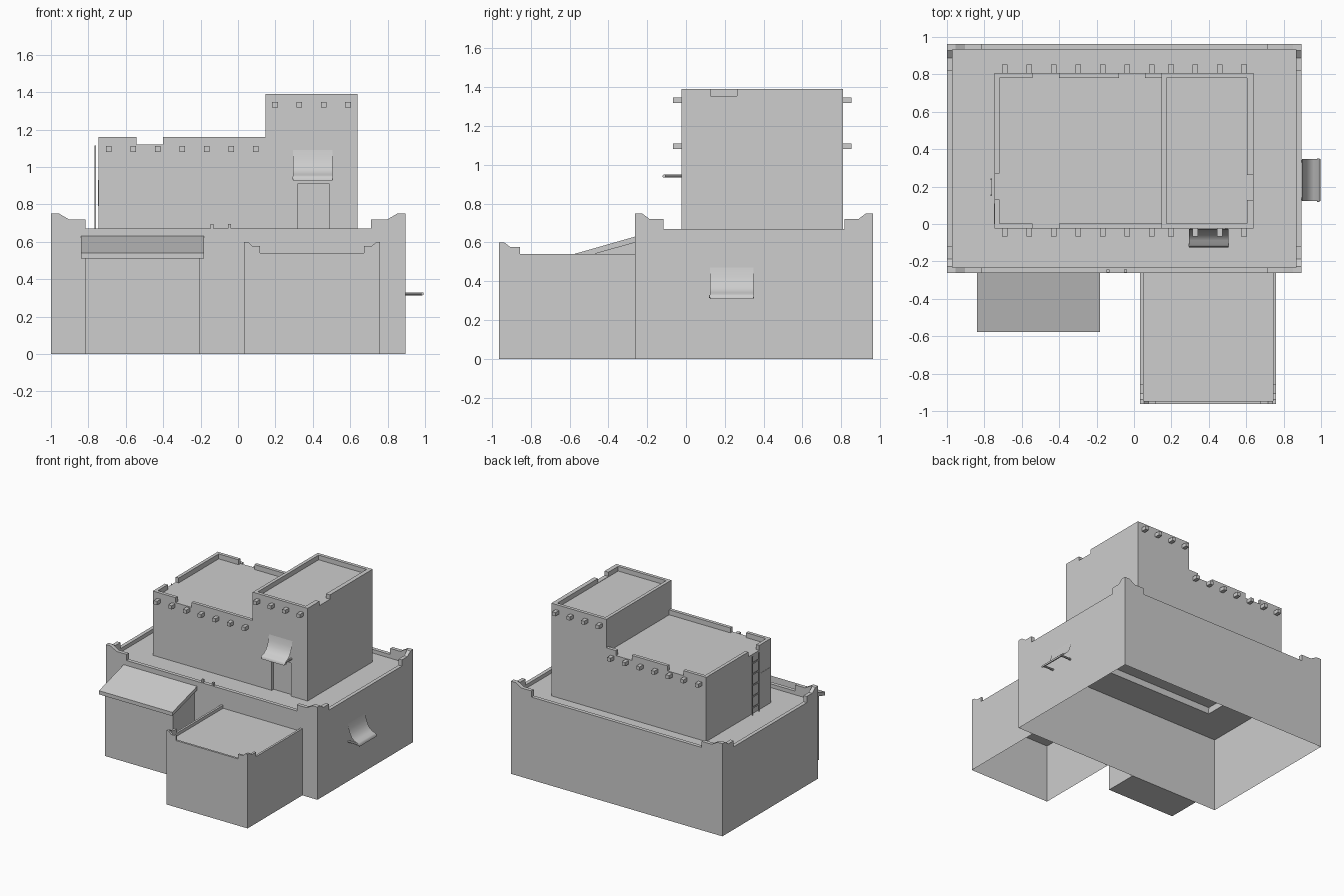
import bpy, bmesh
from mathutils import Vector

cube = bpy.data.objects.get("Cube")
if cube:
    bpy.data.objects.remove(cube, do_unlink=True)

GREY = (0.61, 0.61, 0.61, 1)
plaster = bpy.data.materials.new("plaster_grey")
plaster.use_nodes = True
plaster.diffuse_color = GREY
plaster.node_tree.nodes["Principled BSDF"].inputs["Base Color"].default_value = GREY


def finish(name, bm):
    bmesh.ops.recalc_face_normals(bm, faces=bm.faces)
    mesh = bpy.data.meshes.new(name)
    bm.to_mesh(mesh)
    bm.free()
    mesh.materials.append(plaster)
    obj = bpy.data.objects.new(name, mesh)
    bpy.context.collection.objects.link(obj)
    return obj


def prism(name, axis, profile, start, end):
    """Extrude a (u, z) profile along x or y."""
    place = (lambda u, z, d: (d, u, z)) if axis == "x" else (lambda u, z, d: (u, d, z))
    bm = bmesh.new()
    face = bm.faces.new([bm.verts.new(place(u, z, start)) for u, z in profile])
    extruded = bmesh.ops.extrude_face_region(bm, geom=[face])["geom"]
    moved = [v for v in extruded if isinstance(v, bmesh.types.BMVert)]
    bmesh.ops.translate(bm, verts=moved, vec=Vector(place(0, 0, end - start)))
    return finish(name, bm)


def box(name, x0, x1, y0, y1, z0, z1):
    return prism(name, "y", [(x0, z0), (x1, z0), (x1, z1), (x0, z1)], y0, y1)


def thin_walls(name, outline, height):
    """Single-sheet walls rising from an outline on the ground."""
    bm = bmesh.new()
    pairs = [[bm.verts.new((x, y, z)) for z in (0, height)] for x, y in outline]
    for a, b in zip(pairs, pairs[1:] + pairs[:1]):
        bm.faces.new([a[0], b[0], b[1], a[1]])
    return finish(name, bm)


def rod(name, a, b, radius):
    a, b = Vector(a), Vector(b)
    bm = bmesh.new()
    bmesh.ops.create_cone(bm, cap_ends=True, segments=10, radius1=radius,
                          radius2=radius, depth=(b - a).length)
    turn = (b - a).to_track_quat("Z", "Y").to_matrix().to_4x4()
    bmesh.ops.transform(bm, matrix=turn, verts=bm.verts)
    bmesh.ops.translate(bm, verts=bm.verts, vec=(a + b) / 2)
    return finish(name, bm)


def horned(u0, u1, base, top, horn, rise, both=True):
    """Wall outline whose top steps up at its ends."""
    steps = [(0, rise), (horn * 0.24, rise), (horn * 0.52, rise * 0.62),
             (horn, rise * 0.62), (horn, 0)]
    left = [(u0 + d, top + h) for d, h in steps]
    right = [(u1 - d, top + h) for d, h in reversed(steps)] if both else [(u1, top)]
    return [(u0, base)] + left + right + [(u1, base)]


def notched(u0, u1, base, top, low, gaps):
    """Wall outline with gaps cut in its top edge."""
    points = [(u0, base), (u0, top)]
    for a, b in gaps:
        points += [(a, top), (a, low), (b, low), (b, top)]
    return points + [(u1, top), (u1, base)]


# Lower building, thin walls open underneath, with a horned parapet
X0, X1, Y0, Y1, T = -1.0, 0.895, -0.262, 0.963, 0.03
BASE = 0.60
thin_walls("main_walls", [(X0, Y0), (X1, Y0), (X1, Y1), (X0, Y1)], BASE)
for name, y in (("front", Y0), ("back", Y1 - T)):
    prism("main_parapet_" + name, "y", horned(X0, X1, BASE, 0.67, 0.185, 0.08), y, y + T)
for name, x in (("right", X0), ("left", X1 - T)):
    prism("main_parapet_" + name, "x", horned(Y0, Y1, BASE, 0.67, 0.145, 0.08), x, x + T)
UX0, UX1, UY0, UY1, MID = -0.747, 0.64, -0.023, 0.808, 0.148
box("terrace_front", X0 + T, X1 - T, Y0 + T, UY0 + T, BASE, 0.64)
box("terrace_back", X0 + T, X1 - T, UY1 - T, Y1 - T, BASE, 0.64)
box("terrace_right", X0 + T, UX0 + T, UY0 + T, UY1 - T, BASE, 0.64)
box("terrace_left", UX1 - T, X1 - T, UY0 + T, UY1 - T, BASE, 0.64)

# Front annex
AX0, AX1, AY0, AT, ABASE = 0.033, 0.76, -0.963, 0.017, 0.475
thin_walls("annex_walls", [(AX0, AY0), (AX1, AY0), (AX1, Y0), (AX0, Y0)], ABASE)
prism("annex_parapet_front", "y", horned(AX0, AX1, ABASE, 0.54, 0.085, 0.06), AY0, AY0 + AT)
for name, x in (("right", AX0), ("left", AX1 - AT)):
    prism("annex_parapet_" + name, "x",
          horned(AY0, Y0, ABASE, 0.54, 0.108, 0.06, False), x, x + AT)
box("annex_roof", AX0 + AT, AX1 - AT, AY0 + AT, Y0, ABASE, 0.515)

# Booth with a sloping roof
prism("booth", "x", [(-0.533, 0), (Y0, 0), (Y0, 0.61), (-0.533, 0.53)], -0.817, -0.207)
prism("booth_roof", "x", [(-0.578, 0.51), (Y0, 0.60), (Y0, 0.63), (-0.578, 0.54)],
      -0.84, -0.183)

# Upper storey: low wing
W = 0.027
prism("wing_wall_front", "y", notched(UX0, MID, BASE, 1.16, 1.12, [(-0.542, -0.40)]),
      UY0, UY0 + W)
prism("wing_wall_back", "y",
      notched(UX0, MID, BASE, 1.16, 1.12, [(-0.542, -0.40), (-0.08, 0.06)]), UY1 - W, UY1)
prism("wing_wall_right", "x", notched(UY0, UY1, BASE, 1.16, 1.12, [(0.13, 0.27)]),
      UX0, UX0 + W)
box("wing_roof", UX0 + W, MID, UY0 + W, UY1 - W, 1.09, 1.12)
box("upper_floor", UX0 + W, UX1 - W, UY0 + W, UY1 - W, 0.655, 0.67)

# Upper storey: tower with a doorway
DX0, DX1, DZ = 0.318, 0.49, 0.908
prism("tower_wall_front", "y",
      [(MID, BASE), (MID, 1.39), (UX1, 1.39), (UX1, BASE), (DX1, BASE), (DX1, DZ),
       (DX0, DZ), (DX0, BASE)], UY0, UY0 + W)
box("door", DX0 - 0.01, DX1 + 0.01, UY0 + W - 0.003, UY0 + W + 0.006, BASE, DZ + 0.01)
box("tower_wall_back", MID, UX1, UY1 - W, UY1, BASE, 1.39)
box("tower_wall_right", MID, MID + W, UY0, UY1, 1.09, 1.39)
prism("tower_wall_left", "x", notched(UY0, UY1, BASE, 1.39, 1.355, [(0.127, 0.262)]),
      UX1 - 0.035, UX1)
box("tower_roof", MID + W, UX1 - 0.035, UY0 + W, UY1 - W, 1.32, 1.352)

# Beam ends along the front and back
beams = [(-0.692 + 0.131 * i, 1.096) for i in range(7)]
beams += [(0.198 + 0.13 * i, 1.333) for i in range(4)]
for x, z in beams:
    for name, y in (("front", UY0 - 0.045), ("back", UY1)):
        box("beam_end_" + name, x - 0.015, x + 0.015, y, y + 0.045, z - 0.015, z + 0.015)


# Curved cloth awnings draped over thin rods
def awning(name, origin, along, out, width):
    origin, along, out = Vector(origin), Vector(along), Vector(out)
    spot = lambda a, o, z: origin + along * a + out * o + Vector((0, 0, z))
    curve = [(0.003, 0.148), (0.01, 0.105), (0.022, 0.07), (0.04, 0.04),
             (0.065, 0.02), (0.09, 0.012), (0.1, 0.002), (0.102, -0.014)]
    bm = bmesh.new()
    rows = [[bm.verts.new(spot(s * width / 2, o, z)) for s in (-1, 1)] for o, z in curve]
    for low, high in zip(rows, rows[1:]):
        bm.faces.new([low[0], low[1], high[1], high[0]])
    cloth = finish(name + "_cloth", bm)
    for face in cloth.data.polygons:
        face.use_smooth = True
    half = width / 2 - 0.012
    for a in (-half, half):
        rod(name + "_side_rod", spot(a, 0, 0), spot(a, 0.09, 0), 0.008)
    rod(name + "_front_rod", spot(-width / 2 - 0.004, 0.09, 0),
        spot(width / 2 + 0.004, 0.09, 0), 0.008)


awning("door_awning", (0.4, UY0, 0.942), (1, 0, 0), (0, -1, 0), 0.21)
awning("side_awning", (X1, 0.235, 0.322), (0, 1, 0), (1, 0, 0), 0.225)

# Ladder to the wing roof
for y in (0.155, 0.238):
    box("ladder_rail", -0.766, -0.76, y - 0.004, y + 0.004, 0.64, 1.115)
for i in range(5):
    z = 0.70 + 0.09 * i
    box("ladder_rung", -0.765, -0.761, 0.155, 0.238, z - 0.006, z + 0.006)
box("side_shutter", UX0 - 0.002, UX0, 0.0, 0.11, 0.79, 0.93)

# Small stubs on the front parapet
for x in (-0.14, -0.045):
    box("parapet_stub", x - 0.008, x + 0.008, Y0 + 0.004, Y0 + 0.02, 0.66, 0.695)
